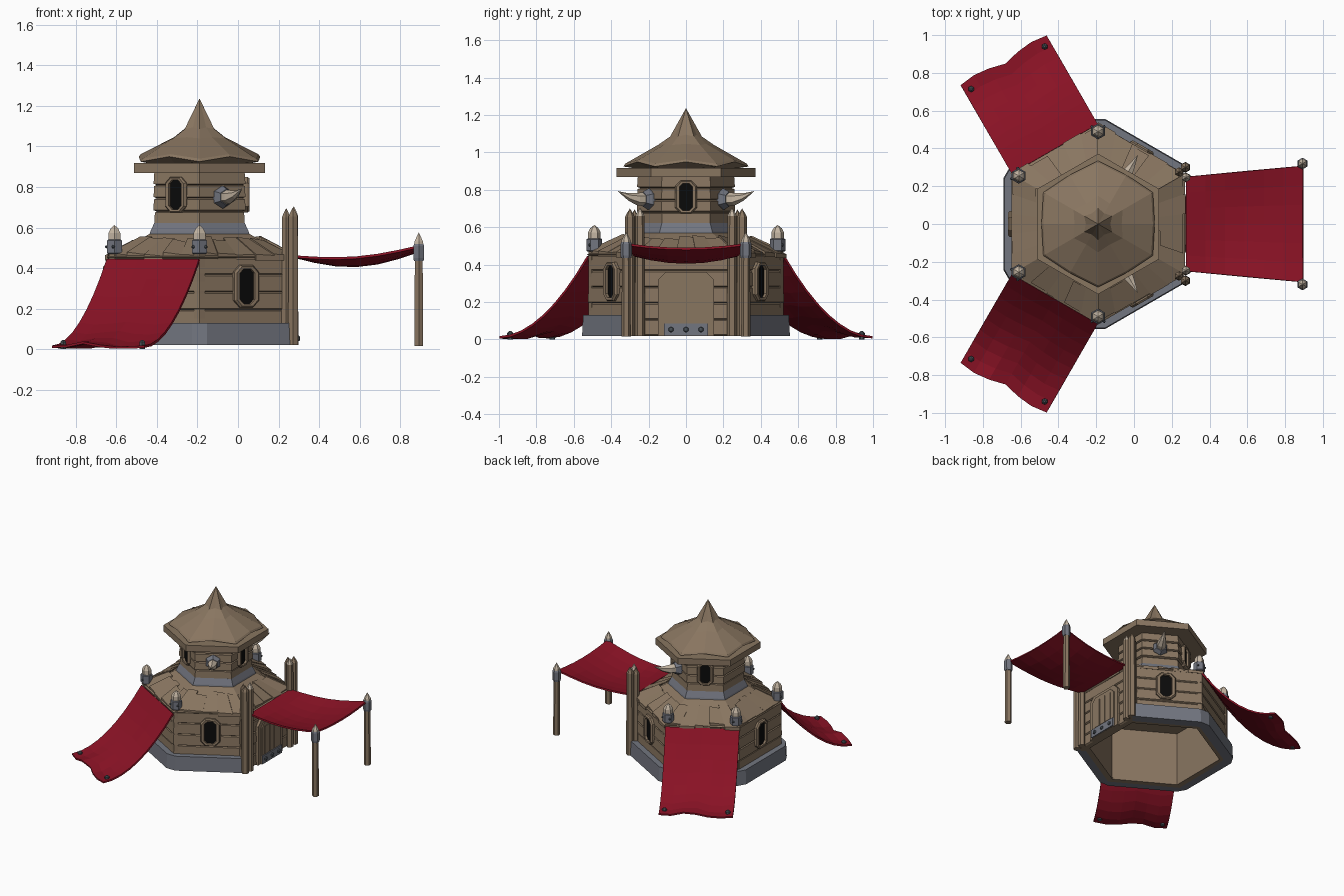
import bpy, bmesh, math, random
from mathutils import Matrix, Vector

if "Cube" in bpy.data.objects:
    bpy.data.objects.remove(bpy.data.objects["Cube"])

random.seed(4)
CX = -0.19                      # tower axis
COS30 = math.cos(math.pi / 6)


def material(name, rgb):
    m = bpy.data.materials.new(name)
    m.diffuse_color = (*rgb, 1)
    m.use_nodes = True
    m.node_tree.nodes["Principled BSDF"].inputs["Base Color"].default_value = m.diffuse_color
    return m


WOOD = material("wood", (0.25, 0.18, 0.118))
STONE = material("grey_stone", (0.17, 0.18, 0.215))
RED = material("red_cloth", (0.25, 0.006, 0.018))
BONE = material("pale_tip", (0.56, 0.47, 0.37))
BLACK = material("black_opening", (0.003, 0.003, 0.003))
IRON = material("dark_iron", (0.07, 0.085, 0.10))


def make(name, verts, faces, mat, mx=None):
    me = bpy.data.meshes.new(name)
    me.from_pydata([tuple(v) for v in verts], [], faces)
    bm = bmesh.new()
    bm.from_mesh(me)
    bmesh.ops.recalc_face_normals(bm, faces=bm.faces)
    bm.to_mesh(me)
    bm.free()
    if mx:
        me.transform(mx)
    me.materials.append(mat)
    ob = bpy.data.objects.new(name, me)
    bpy.context.collection.objects.link(ob)
    return ob


def ring(r, z, n=6, c=(CX, 0), rot=math.pi / 6):
    return [(c[0] + r * math.cos(rot + 2 * math.pi * i / n),
             c[1] + r * math.sin(rot + 2 * math.pi * i / n), z) for i in range(n)]


def loft(name, rings, mat, caps=True, mx=None, loop=False):
    """Skin a list of equal rings; loop joins the last ring to the first."""
    n = len(rings[0])
    k = len(rings)
    faces = [(a * n + i, a * n + (i + 1) % n, (a + 1) % k * n + (i + 1) % n, (a + 1) % k * n + i)
             for a in range(k if loop else k - 1) for i in range(n)]
    if caps and not loop:
        faces += [tuple(range(n))[::-1], tuple(range((k - 1) * n, k * n))]
    return make(name, [v for r in rings for v in r], faces, mat, mx)


def side(deg, dist, z):
    """Local frame on a tower side: x across, y up, z outward."""
    a = math.radians(deg)
    n, t = Vector((math.cos(a), math.sin(a), 0)), Vector((-math.sin(a), math.cos(a), 0))
    m = Matrix((t, Vector((0, 0, 1)), n)).transposed().to_4x4()
    m.translation = n * dist + Vector((CX, 0, z))
    return m


def spin(name, prof, mat, c=(0, 0), n=6, mx=None):
    return loft(name, [ring(max(r, 0.0005), z, n, c) for r, z in prof], mat, mx=mx)


def plate(name, pts, d0, d1, mat, mx):
    return loft(name, [[(x, y, d) for x, y in pts] for d in (d0, d1)], mat, mx=mx)


def octagon(w, h, c):
    return [(w, -h + c), (w, h - c), (w - c, h), (-w + c, h),
            (-w, h - c), (-w, -h + c), (-w + c, -h), (w - c, -h)]


def window(name, deg, dist, z, w, h):
    mx = side(deg, dist, z)
    o, i = octagon(w, h, w * .5), octagon(w * .6, h * .82, w * .3)
    plate(name + "_pane", i, -.01, .006, BLACK, mx)
    loft(name + "_frame", [[(x, y, d) for x, y in p] for p, d in
                           ((o, -.01), (o, .014), ([(x * .88, y * .93) for x, y in o], .024),
                            (i, .022), (i, -.01))], WOOD, mx=mx, loop=True)


def plank_wall(name, r, z0, z1, n, mat):
    """Hexagonal plank wall: stacked boards split by grooves, hollow inside."""
    h = (z1 - z0) / n
    rings = [ring(r - .06, z0)]
    for i in range(n):
        a = z0 + i * h
        w = r + random.uniform(-.004, .006)
        rings += [ring(r - .014, a), ring(w, a + .006), ring(w - .004, a + h - .006),
                  ring(r - .014, a + h)]
    rings += [ring(r - .06, z1)]
    return loft(name, rings, mat, loop=True)


# walls and their plank courses
plank_wall("lower_wall", .525, .02, .455, 5, WOOD)
plank_wall("upper_wall", .258, .615, .875, 4, WOOD)

# stone footing, open on the door side
def footing_line(ap, half, z):
    pts = []
    for deg in (60, 120, 180, 240, 300):
        m = side(deg, ap, z)
        pts += [m @ Vector((t, 0, 0)) for t in (-half, half)]
    return pts
foot = [footing_line(.5, .245, .02), footing_line(.495, .243, .13),
        footing_line(.43, .235, .13), footing_line(.43, .235, .02)]
loft("stone_footing", [list(r) for r in zip(*foot)], STONE)

# lower roof with uneven boards
loft("lower_roof", [ring(.50, .435), ring(.53, .455), ring(.345, .54), ring(.27, .575)], WOOD)
for deg in range(0, 360, 60):
    for k in range(5):
        u0, u1 = -1 + .4 * k, -.6 + .4 * k
        out, top = random.uniform(.445, .466), random.uniform(.29, .33)
        lift = random.uniform(.004, .022)
        slope = lambda r: .455 + (.459 - r) * .53
        rings = []
        for r in (out, top):
            q = r * math.tan(math.pi / 6)
            l0, l1 = lift, random.uniform(.002, .012)
            rings.append([(u0 * q, slope(r) - .015, r), (u1 * q, slope(r) - .015, r),
                          (u1 * q, slope(r) + l1, r), (u0 * q, slope(r) + l0, r)])
        loft("roof_board", rings, WOOD, mx=side(deg, 0, 0))

# stone collar, roof slab and peaked upper roof
loft("stone_collar", [ring(.285, .565), ring(.28, .58), ring(.258, .622), ring(.2, .622)], STONE)
loft("roof_slab", [ring(.372, .87), ring(.372, .918)], WOOD)
def zigzag(ra, rb, za, zb):
    pts = ring(1, 0, 12, (0, 0))
    return [(CX + x * (rb if i % 2 else ra), y * (rb if i % 2 else ra), zb if i % 2 else za)
            for i, (x, y, z) in enumerate(pts)]
loft("upper_roof", [zigzag(.27, .24, .915, .915), zigzag(.335, .30, .925, .95),
                    zigzag(.325, .29, .94, .962), zigzag(.15, .125, 1.04, 1.046),
                    zigzag(.085, .065, 1.085, 1.095), zigzag(.001, .001, 1.235, 1.235)], WOOD)

# windows
for deg in (60, 180, 300):
    window("lower_window", deg, .452, .31, .07, .105)
for deg in (0, 120, 240):
    window("upper_window", deg, .222, .762, .058, .088)

# wall spikes with stone sockets
for deg in (60, 300):
    mx = side(deg, .215, .75)
    spin("spike_socket", [(.056, 0), (.056, .02), (.04, .05)], STONE, mx=mx)
    loft("wall_spike", [[(x, y + dy, z) for x, y, z in ring(r, z, 6, (0, 0))] for r, z, dy in
                        ((.036, .04, 0), (.034, .085, .0), (.02, .14, .012), (.001, .205, .042))],
         BONE, mx=mx)

# door: frame, leaf, kick strip and rivets
mx = side(0, .452, 0)
arch = lambda w, h, c: [(-w, .02), (w, .02), (w, h - c), (w - c, h), (-w + c, h), (-w, h - c)]
plate("door_frame", arch(.15, .36, .04), -.01, .018, WOOD, mx)
plate("door_leaf", arch(.118, .335, .035), 0, .026, WOOD, mx)
for x in (-.059, 0, .059):
    plate("door_board", [(x - .026, .09), (x + .026, .09), (x + .026, .305), (x - .026, .305)],
          .02, .031, WOOD, mx)
plate("door_strip", [(-.118, .022), (.118, .022), (.118, .085), (-.118, .085)], .02, .034, STONE, mx)
for y in (-.08, 0, .08):
    spin("door_rivet", [(.017, .03), (.012, .042), (.004, .045)], IRON, n=6,
         mx=side(0, .452, .053) @ Matrix.Translation((y, 0, 0)))

for s in (-1, 1):
    # gate post bundles
    for x, y, r, h in ((.272, .3, .026, .655), (.275, .246, .024, .66), (.238, .275, .024, .65)):
        spin("gate_post", [(r * 1.1, .02), (r, h)], WOOD, (x, y * s))
        spin("gate_post_tip", [(r, h), (r * .8, h + .012), (0, h + .045)], BONE if h > .655 else WOOD,
             (x, y * s))
    # canopy poles
    p = (.892, .32 * s)
    spin("canopy_pole", [(.025, .015), (.022, .5)], WOOD, p)
    spin("pole_band", [(.027, .435), (.031, .45), (.031, .51), (.026, .52)], STONE, p)
    spin("pole_tip", [(.026, .518), (.024, .532), (0, .575)], BONE, p)
    # roof corner finials with posts below
    for x, y in ((-.19, .49), (-.61, .255)):
        c = (x, y * s)
        spin("corner_post", [(.03, .03), (.03, .56)], WOOD, c)
        spin("finial_band", [(.036, .47), (.042, .475), (.042, .535), (.036, .54)], STONE, c)
        spin("finial_tip", [(.034, .54), (.034, .572), (.022, .595), (0, .612)], BONE, c)
        a = math.atan2(y * s, x - CX)
        for da in (-.9, .9):
            spin("finial_rivet", [(.009, 0), (.005, .01)], IRON, mx=
                 Matrix.Translation((c[0] + .038 * math.cos(a + da), c[1] + .038 * math.sin(a + da), .505))
                 @ Matrix.Rotation(a + da, 4, 'Z') @ Matrix.Rotation(math.pi / 2, 4, 'Y'))


def cloth(name, nu, nv, fn, mx=None):
    """Grid sheet from fn(u in -1..1, v in 0..1), given thickness."""
    verts = [fn(-1 + 2 * i / nu, j / nv) for j in range(nv + 1) for i in range(nu + 1)]
    w = nu + 1
    faces = [(j * w + i, j * w + i + 1, (j + 1) * w + i + 1, (j + 1) * w + i)
             for j in range(nv) for i in range(nu)]
    ob = make(name, verts, faces, RED, mx)
    mod = ob.modifiers.new("thickness", 'SOLIDIFY')
    mod.thickness, mod.offset = .012, 0


# side banners sweeping to the ground, pegged at the corners
def banner(u, v):
    z = .012 + .43 * (1 - v) ** 1.9
    fold = .022 * math.sin(u * 4.2 + 3 * v) * (1 - u * u) * v
    bulge = .02 * (1 - u * u) * math.sin(math.pi * v)
    return (.263 * u, max(.008, z + fold - bulge * .4), .455 + .545 * v - .02 * v * math.cos(u * 5) * (1 - u * u))
for deg in (120, 240):
    cloth("ground_banner", 6, 8, banner, side(deg, 0, 0))
    for t in (-.225, .225):
        p = side(deg, .955, 0) @ Vector((t, 0, 0))
        spin("banner_peg", [(.015, .0), (.017, .035), (.006, .045)], IRON, (p.x, p.y))

# entrance canopy
cloth("entrance_canopy", 6, 6, lambda u, v: (
    .275 + .62 * v, (.25 + .058 * v) * u,
    .457 + .05 * v - .03 * math.sin(math.pi * v)
    - (.03 * math.sin(math.pi * v) + .022 * v) * (1 - u * u)))
